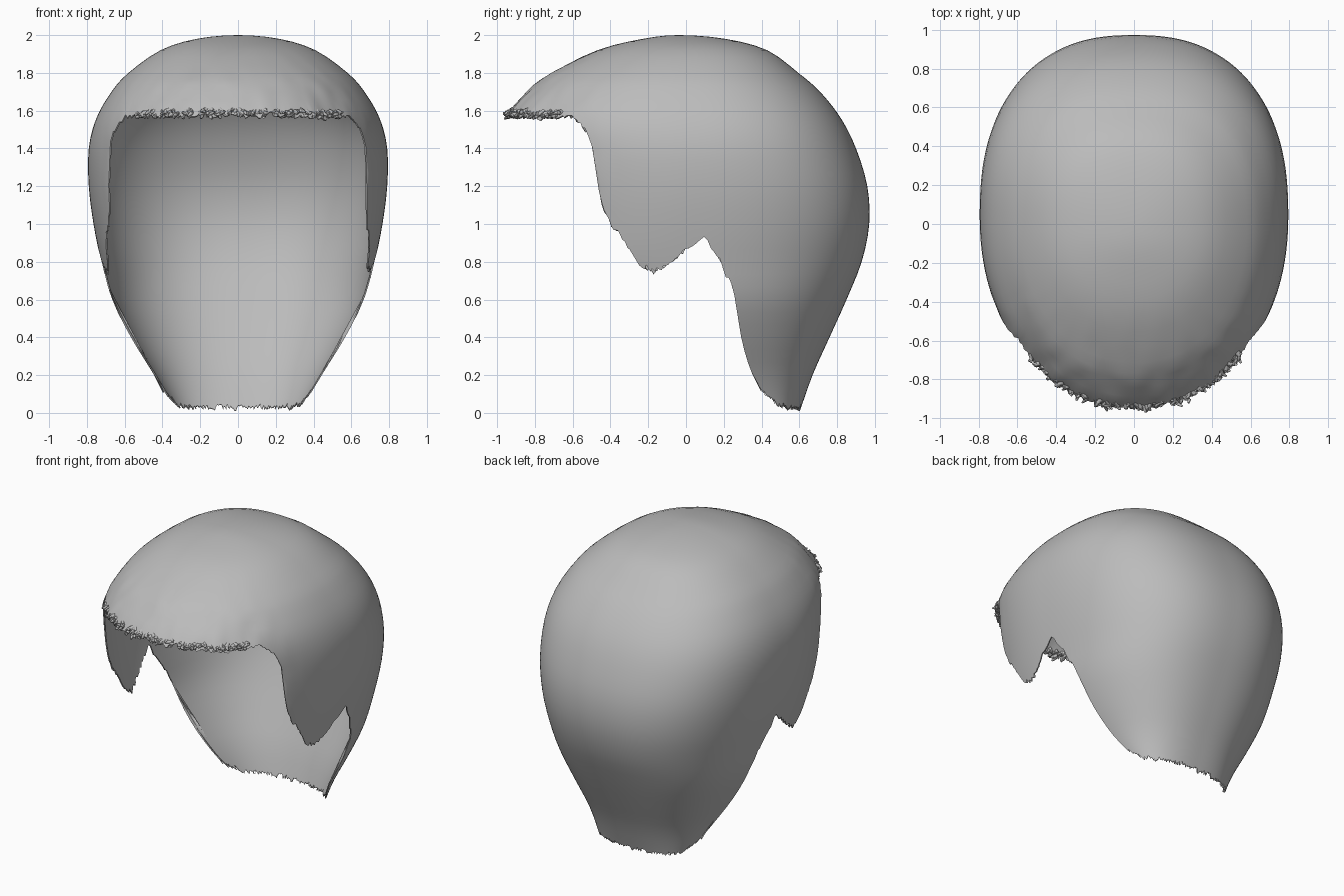
import bpy, bmesh, math, random
from mathutils import Vector, Matrix, noise

random.seed(4)
if "Cube" in bpy.data.objects:
    bpy.data.objects.remove(bpy.data.objects["Cube"], do_unlink=True)

# Single grey material
grey = bpy.data.materials.new("hair_grey")
grey.use_nodes = True
grey.diffuse_color = (0.5, 0.5, 0.5, 1)
grey.node_tree.nodes["Principled BSDF"].inputs["Base Color"].default_value = grey.diffuse_color

# Head sections, crown to nape: height, centre y, half width, front reach, back reach
SECTIONS = [
    (2, -.04, 0, 0, 0), (1.98, -.03, .22, .2, .24), (1.92, -.01, .41, .46, .44),
    (1.8, 0, .58, .71, .595), (1.7, .01, .67, .85, .7), (1.56, .03, .75, .985, .79),
    (1.4, .04, .79, .97, .86), (1.2, .05, .79, .95, .91), (1, .05, .765, .93, .92),
    (.8, .05, .725, .9, .88), (.6, .08, .675, .75, .77), (.4, .14, .575, .6, .62),
    (.2, .25, .45, .4, .42), (0, .42, .33, .2, .18),
]
# Hairline seen from the side: y, height
HAIRLINE = [
    (-1, 1.58), (-.6, 1.57), (-.52, 1.48), (-.5, 1.42), (-.47, 1.2), (-.43, 1.04),
    (-.36, .96), (-.25, .79), (-.17, .74), (-.05, .83), (.1, .95), (.17, .82),
    (.26, .65), (.285, .4), (.32, .26), (.4, .13), (.48, .05), (.55, .03), (1, .04),
]
LAST = len(SECTIONS) - 1
COLUMNS, STEPS = 440, 3


def section(s):
    """Smooth blend of the sections at a fractional index."""
    i = min(int(s), LAST - 1)
    t = s - i
    z, c, *reach = SECTIONS[1]
    before = SECTIONS[i - 1] if i else (z, c, *[-r for r in reach])
    after = SECTIONS[min(i + 2, LAST)]
    return [b + t / 2 * (c - a + t * (2 * a - 5 * b + 4 * c - d + t * (3 * (b - c) + d - a)))
            for a, b, c, d in zip(before, SECTIONS[i], SECTIONS[i + 1], after)]


def surface(s, angle):
    """Point on the head: the back is a little squarer than the front."""
    z, centre, width, front, back = section(s)
    sn, cs = math.sin(angle), math.cos(angle)
    power, reach = (.83, back) if sn > 0 else (.93, front)
    return Vector((math.copysign(abs(cs) ** power, cs) * width,
                   centre + math.copysign(abs(sn) ** power, sn) * reach, z))


def hairline(y):
    for (y0, z0), (y1, z1) in zip(HAIRLINE, HAIRLINE[1:]):
        if y <= y1:
            return z0 + (z1 - z0) * (y - y0) / (y1 - y0)
    return HAIRLINE[-1][1]


def edge_index(angle, jag_y=0, jag_z=0):
    """First place down a column where the hair ends."""
    s = 1
    while s < LAST:
        p = surface(s, angle)
        if p.z < hairline(p.y + jag_y) + jag_z:
            break
        s += .02
    return min(s, LAST)


def finish(name, bm):
    mesh = bpy.data.meshes.new(name)
    bm.to_mesh(mesh)
    bm.free()
    mesh.materials.append(grey)
    obj = bpy.data.objects.new(name, mesh)
    bpy.context.collection.objects.link(obj)
    bpy.ops.object.select_all(action='DESELECT')
    obj.select_set(True)
    bpy.context.view_layer.objects.active = obj
    return obj


# Hair shell: columns from the crown down to a ragged hairline
bm = bmesh.new()
columns = []
for k in range(COLUMNS):
    angle = math.tau * k / COLUMNS
    wave = noise.noise(Vector((math.cos(angle), math.sin(angle), 0)) * 12) * .02
    end = edge_index(angle, random.uniform(-.007, .007), wave + random.uniform(-.014, .012))
    column = []
    for i in range(LAST * STEPS + 1):
        p = surface(min(i / STEPS, end), angle)
        # Slight lumps over the fringe
        lump = max(0, min(1, (-.35 - p.y) * 3)) * noise.noise(p * 9)
        p += Vector((p.x, p.y, 0)).normalized() * lump * .012
        column.append(bm.verts.new(p))
    columns.append(column)
for a, b in zip(columns, columns[1:] + columns[:1]):
    for i in range(LAST * STEPS):
        bm.faces.new((a[i], a[i + 1], b[i + 1], b[i]))
bmesh.ops.remove_doubles(bm, verts=bm.verts, dist=.0001)
bmesh.ops.recalc_face_normals(bm, faces=bm.faces)
shell = finish("hair_shell", bm)
solid = shell.modifiers.new("thickness", 'SOLIDIFY')
solid.thickness = .008
solid.offset = -1
bpy.ops.object.modifier_apply(modifier=solid.name)
bpy.ops.object.shade_smooth_by_angle(angle=math.radians(40))


# Fringe: short hooked tufts along the front hairline
def tuft_piece(bm, start, end, r1, r2):
    axis = end - start
    turn = axis.to_track_quat('Z', 'Y').to_matrix().to_4x4()
    bmesh.ops.create_cone(bm, cap_ends=True, segments=6, radius1=r1, radius2=r2,
                          depth=axis.length,
                          matrix=Matrix.Translation((start + end) / 2) @ turn)


bm = bmesh.new()
for k in range(120):
    angle = -math.pi / 2 + random.uniform(-.8, .8)
    root = surface(edge_index(angle) - random.uniform(0, .2), angle)
    out = Vector((root.x, root.y, 0)).normalized()
    side = Vector((-out.y, out.x, 0))
    down = Vector((0, 0, -1))
    root -= out * .012
    bend = root + out * random.uniform(.005, .025) + side * random.uniform(-.02, .02) \
        + down * random.uniform(0, .015)
    tip = bend + out * random.uniform(-.005, .022) + side * random.uniform(-.025, .025) \
        + down * random.uniform(-.012, .015)
    tuft_piece(bm, root, bend, .014, .011)
    tuft_piece(bm, bend, tip, .011, .005)
finish("fringe_tufts", bm)
bpy.ops.object.shade_smooth_by_angle(angle=math.radians(70))
